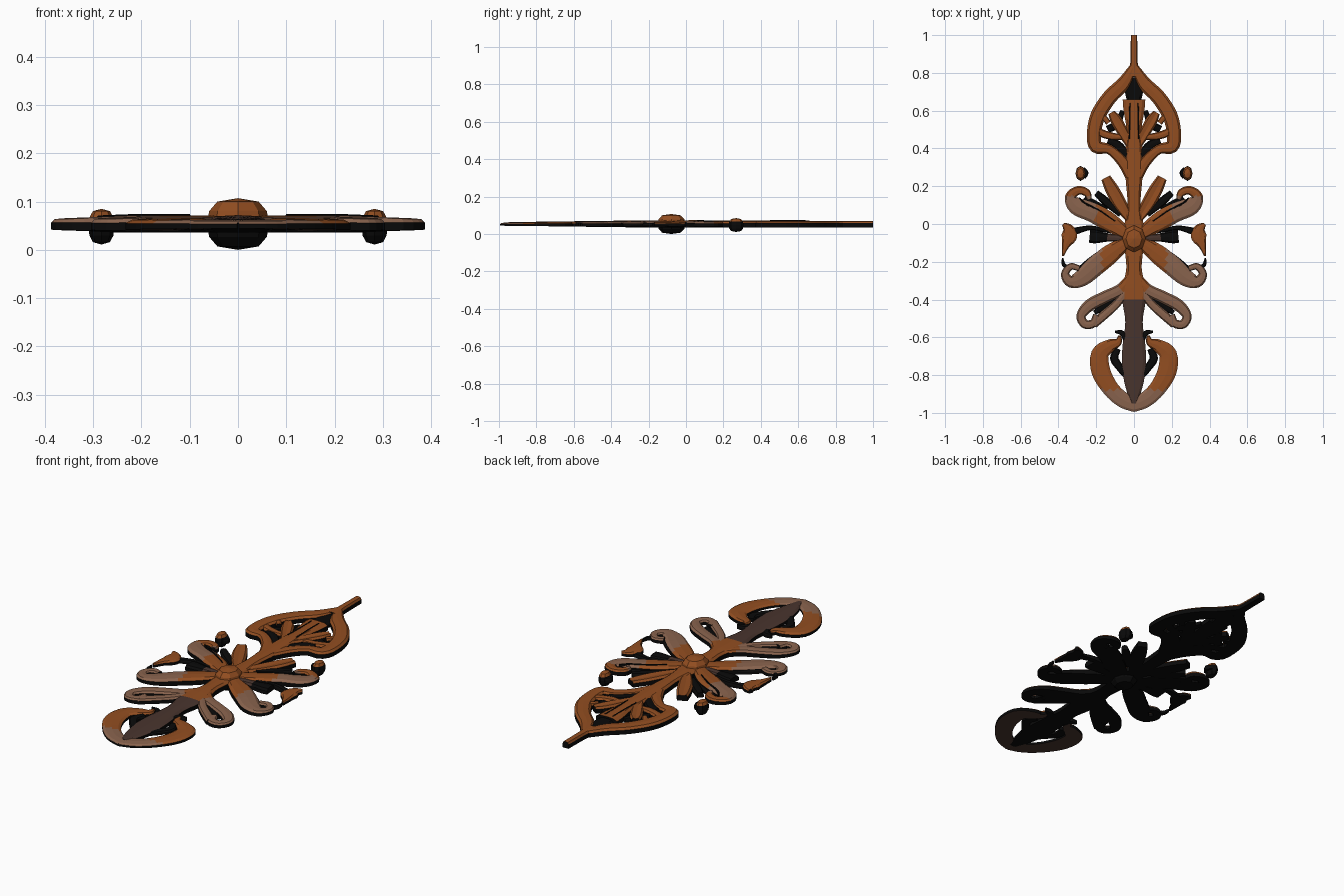
import bpy, bmesh, math
from mathutils import Vector

if "Cube" in bpy.data.objects:
    bpy.data.objects.remove(bpy.data.objects["Cube"])


def material(name, rgb):
    m = bpy.data.materials.new(name)
    m.diffuse_color = (*rgb, 1)
    m.use_nodes = True
    m.node_tree.nodes["Principled BSDF"].inputs["Base Color"].default_value = m.diffuse_color
    return m


MATS = [material("copper orange", (0.29, 0.076, 0.015)),
        material("light brown", (0.25, 0.125, 0.075)),
        material("dark brown", (0.066, 0.035, 0.027)),
        material("blackened metal", (0.003, 0.003, 0.003))]
ORANGE, LIGHT, DARK, BLACK = range(4)


def half_thick(x, y):
    # the plate thins out towards the front tip and the side tips
    h = 0.007 + 0.009 * min(1, max(0, (y + 1) / 0.7))
    return h * (1 - 0.4 * min(1, max(0, (abs(x) - 0.22) / 0.16)))


def spline(pts, steps=4):
    # Catmull-Rom through (x, y, half width) points
    P = [Vector(p) for p in pts]
    P = [2 * P[0] - P[1]] + P + [2 * P[-1] - P[-2]]
    out = []
    for i in range(1, len(P) - 2):
        a, b, c, d = P[i - 1:i + 3]
        for k in range(steps):
            t = k / steps
            out.append(0.5 * (2 * b + (c - a) * t + (2 * a - 5 * b + 4 * c - d) * t * t
                              + (3 * b - a - 3 * c + d) * t ** 3))
    return out + [P[-2]]


def finish(name, bm, rule):
    bmesh.ops.recalc_face_normals(bm, faces=bm.faces)
    bm.normal_update()
    me = bpy.data.meshes.new(name)
    for m in MATS:
        me.materials.append(m)
    for f in bm.faces:
        f.material_index = rule(f)
    bm.to_mesh(me)
    bm.free()
    ob = bpy.data.objects.new(name, me)
    bpy.context.collection.objects.link(ob)


def stroke(name, pts, col=ORANGE, tip=None, tip_test=None, lift=0.0, groove=0.0, both=True, under=BLACK):
    # ribbon with bevelled top and a ridge (or groove), mirrored left and right
    def rule(f):
        c = f.calc_center_median()
        if f.normal.z < 0.2:
            return under if f.normal.z < -0.5 else BLACK
        return tip if tip is not None and tip_test(abs(c.x), c.y) else col

    path = spline(pts)
    for s, side in ((1, "right"), (-1, "left")) if both else ((1, "middle"),):
        bm = bmesh.new()
        rings = []
        for i, p in enumerate(path):
            a, b = path[max(i - 1, 0)], path[min(i + 1, len(path) - 1)]
            d = Vector((b.x - a.x, b.y - a.y)).normalized()
            n = Vector((-d.y, d.x))
            w, h = max(p.z, 0.003), half_thick(p.x, p.y)
            prof = [(-w, 0.052 - h), (-w, 0.050 + h * 0.5 + lift), (-w * 0.72, 0.052 + h + lift),
                    (0, 0.054 + h + lift - groove),
                    (w * 0.72, 0.052 + h + lift), (w, 0.050 + h * 0.5 + lift), (w, 0.052 - h)]
            rings.append([bm.verts.new((s * (p.x + n.x * o), p.y + n.y * o, z)) for o, z in prof])
        for r, q in zip(rings, rings[1:]):
            for k in range(7):
                bm.faces.new((r[k], r[(k + 1) % 7], q[(k + 1) % 7], q[k]))
        bm.faces.new(rings[0])
        bm.faces.new(rings[-1])
        finish(f"{name}_{side}", bm, rule)


def slit(name, *pts):
    # thin dark crease line standing just proud of a petal
    stroke(name, pts, BLACK, lift=0.004)


def knob(name, loc, scale, seg, rings, limit):
    # ball with flattened top and bottom, black below a height limit
    bm = bmesh.new()
    bmesh.ops.create_uvsphere(bm, u_segments=seg, v_segments=rings, radius=1)
    for v in bm.verts:
        x, y, z = v.co
        r = math.hypot(x, y)
        k = r ** 0.6 / r if r > 1e-3 else 1
        v.co = Vector((loc[0] + x * k * scale[0], loc[1] + y * k * scale[1], loc[2] + z * scale[2]))
    finish(name, bm, lambda f: ORANGE if f.calc_center_median().z > limit else BLACK)


# hanging stem and rear lobe frame
stroke("top_stem", [(0, 1, .017), (0, .9, .018), (0, .84, .022), (0, .78, .045)], both=False)
stroke("rear_frame", [(.005, .83, .02), (.055, .745, .036), (.13, .67, .039), (.19, .575, .04),
                      (.212, .48, .037), (.2, .41, .036), (.13, .395, .026), (.06, .33, .03), (.01, .24, .03)])
# rear inner leaf
stroke("rear_stalk", [(0, .66, .06), (0, .6, .055), (0, .5, .04), (0, .38, .045), (0, .25, .045),
                      (0, .1, .035), (0, -.05, .06)], both=False, lift=.002)
stroke("rear_stalk_tip", [(0, .775, .03), (0, .72, .05), (0, .64, .035)], BLACK, both=False, lift=-.008)
stroke("rear_side_leaf", [(.01, .4, .02), (.055, .48, .028), (.095, .55, .03), (.12, .59, .018)],
       lift=.001, groove=.006)
stroke("rear_curl", [(.06, .46, .014), (.12, .465, .02), (.185, .49, .02), (.2, .54, .016),
                     (.165, .565, .016), (.135, .535, .014)], lift=-.003)
stroke("rear_low_leaf", [(.03, .36, .02), (.09, .42, .024), (.14, .44, .014)], BLACK, lift=-.004)
stroke("rear_web", [(.06, .6, .012), (.09, .53, .02), (.14, .5, .02)], BLACK, lift=-.012)
slit("rear_stalk_crease", (.022, .64, .004), (.022, .55, .005), (.025, .45, .004))

# loose beads beside the stem
for sx, side in ((1, "right"), (-1, "left")):
    knob("bead_" + side, (sx * .283, .268, .048), (.027, .04, .037), 8, 6, .062)
stroke("bead_hook", [(.272, .29, .014), (.255, .27, .014), (.265, .245, .01)], BLACK, lift=-.004)

# flame shaped leaves above the centre
stroke("flame_leaf", [(.02, .02, .02), (.07, .1, .035), (.115, .18, .036), (.15, .245, .026)],
       lift=-.001, groove=.006)
stroke("flame_leaf_back", [(.07, .05, .015), (.15, .12, .022), (.2, .165, .016)], BLACK, lift=-.008)

# rear scroll petals
stroke("rear_scroll", [(.03, -.06, .03), (.13, .01, .05), (.22, .06, .05), (.305, .095, .046), (.335, .145, .03),
                       (.295, .178, .023), (.25, .165, .02), (.235, .13, .012)],
       ORANGE, LIGHT, lambda x, y: x > .2 and y < .15, lift=.001)
stroke("rear_scroll_web", [(.15, .06, .03), (.23, .1, .035), (.27, .13, .025)], BLACK, lift=-.012)
slit("rear_scroll_crease", (.1, .015, .003), (.18, .07, .005), (.26, .11, .006), (.29, .14, .003))

# side ribs and pointed side tips
stroke("side_rib", [(.03, -.075, .025), (.12, -.072, .02), (.2, -.068, .034), (.235, -.065, .034)],
       DARK, BLACK, lambda x, y: x > .15, lift=-.004)
stroke("side_rib_back", [(.05, -.05, .01), (.15, -.035, .01), (.23, -.02, .012), (.32, -.04, .02)],
       BLACK, lift=-.008)
stroke("side_tip", [(.375, 0, .008), (.35, -.025, .03), (.343, -.065, .042), (.362, -.115, .02), (.376, -.17, .004)])

# front scroll petals
stroke("front_scroll", [(.03, -.09, .03), (.12, -.155, .05), (.2, -.22, .052), (.275, -.285, .045),
                        (.335, -.305, .032), (.365, -.265, .022), (.335, -.225, .018), (.29, -.235, .015)],
       ORANGE, LIGHT, lambda x, y: x > .17, lift=.001)
stroke("front_scroll_web", [(.15, -.14, .02), (.23, -.2, .022), (.29, -.25, .02)], BLACK, lift=-.008)
stroke("front_scroll_hook", [(.345, -.235, .012), (.372, -.215, .01), (.378, -.18, .004)], BLACK, lift=-.004)

# slender front petals with open curls
stroke("slender_petal", [(.01, -.27, .02), (.07, -.345, .03), (.15, -.385, .032), (.235, -.43, .032),
                         (.28, -.485, .025), (.26, -.53, .024), (.215, -.525, .022), (.2, -.48, .016)],
       LIGHT, ORANGE, lambda x, y: x < .07)
stroke("slender_petal_lower", [(.03, -.34, .018), (.09, -.42, .022), (.15, -.475, .024), (.215, -.53, .024)],
       LIGHT, lift=-.001)
stroke("slender_petal_web", [(.08, -.38, .02), (.15, -.43, .022), (.21, -.47, .012)], BLACK, lift=-.01)

# front stem, orange at the centre and dark brown towards the tip
stroke("front_stem", [(0, -.05, .06), (0, -.17, .045), (0, -.25, .042), (0, -.34, .065), (0, -.42, .06),
                      (0, -.52, .046), (0, -.64, .06), (0, -.75, .064), (0, -.86, .046), (0, -.95, .015)],
       ORANGE, DARK, lambda x, y: y < -.4, lift=.002, both=False)
stroke("front_stem_barb", [(.03, -.82, .014), (.075, -.76, .02), (.105, -.71, .022), (.085, -.66, .016)],
       BLACK, lift=-.004)
stroke("front_stem_fin", [(.03, -.64, .015), (.06, -.58, .015), (.1, -.57, .006)], BLACK, lift=-.004)

# front lobe frame with a light brown tip
stroke("front_frame", [(-.01, -.955, .042), (.06, -.93, .042), (.125, -.87, .044), (.175, -.78, .05),
                       (.18, -.69, .047), (.13, -.645, .034), (.085, -.625, .022), (.075, -.59, .006)],
       ORANGE, LIGHT, lambda x, y: y < -.88, under=DARK)

# faceted boss at the centre
knob("centre_boss", (0, -.078, .0535), (.065, .075, .0535), 8, 6, .06)
